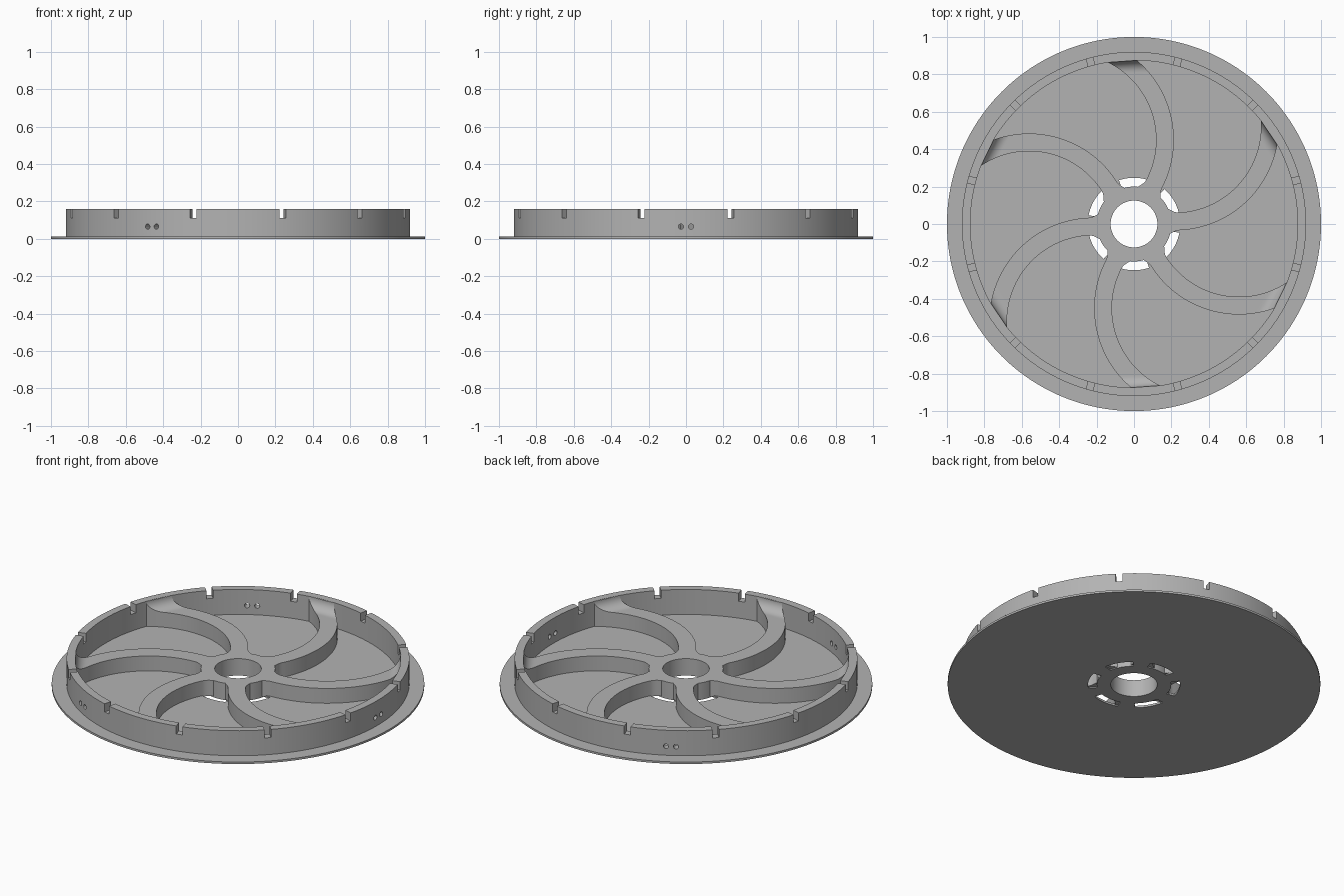
import bpy, bmesh
from math import sin, cos, acos, atan2, hypot, sqrt, pi, radians
from mathutils import Matrix

if "Cube" in bpy.data.objects:
    bpy.data.objects.remove(bpy.data.objects["Cube"])

grey = bpy.data.materials.new("plain grey")
grey.use_nodes = True
COLOUR = (0.45, 0.45, 0.45, 1)
grey.diffuse_color = COLOUR
grey.node_tree.nodes["Principled BSDF"].inputs["Base Color"].default_value = COLOUR

FLOOR, HUB_TOP, RIM_TOP = 0.012, 0.1, 0.16
RIM_IN, RIM_OUT, HUB_R, BORE = 0.875, 0.92, 0.2, 0.125
SEGMENTS = 192


def finish(bm, name):
    bmesh.ops.recalc_face_normals(bm, faces=bm.faces)
    mesh = bpy.data.meshes.new(name)
    bm.to_mesh(mesh)
    bm.free()
    mesh.materials.append(grey)
    obj = bpy.data.objects.new(name, mesh)
    bpy.context.collection.objects.link(obj)
    return obj


def loft(bm, sections, closed=False):
    """Skin a list of equal cross-sections, capping the ends if open."""
    rings = [[bm.verts.new(p) for p in s] for s in sections]
    pairs = list(zip(rings, rings[1:]))
    if closed:
        pairs.append((rings[-1], rings[0]))
    for a, b in pairs:
        for i in range(len(a)):
            j = (i + 1) % len(a)
            bm.faces.new((a[i], a[j], b[j], b[i]))
    if not closed:
        bm.faces.new(rings[0])
        bm.faces.new(rings[-1])


def arc_block(bm, r0, r1, z0, z1, start=0, sweep=2 * pi, steps=SEGMENTS):
    full = sweep >= 2 * pi
    angles = [start + sweep * i / steps for i in range(steps + (not full))]
    corners = ((r0, z0), (r1, z0), (r1, z1), (r0, z1))
    loft(bm, [[(r * cos(a), r * sin(a), z) for r, z in corners] for a in angles], full)


def ring(name, *size):
    bm = bmesh.new()
    arc_block(bm, *size)
    return finish(bm, name)


def cut(obj, bm, name):
    cutter = finish(bm, name)
    cutter.hide_render = True
    mod = obj.modifiers.new("cut", 'BOOLEAN')
    mod.operation, mod.solver, mod.object = 'DIFFERENCE', 'EXACT', cutter
    bpy.context.view_layer.objects.active = obj
    bpy.ops.object.modifier_apply(modifier=mod.name)
    bpy.data.objects.remove(cutter)


# Base plate with six curved slots around the hub
plate = ring("base_plate", BORE, 1, 0, FLOOR)
bm = bmesh.new()
for k in range(6):
    arc_block(bm, HUB_R, 0.247, -0.1, 0.1, radians(30 + 60 * k - 19), radians(38), 16)
cut(plate, bm, "slot_cutter")

# Hub collar
hub = ring("hub", BORE, HUB_R, FLOOR / 2, HUB_TOP)

# Rim wall with twelve top notches and three pairs of small holes
rim = ring("rim_wall", RIM_IN, RIM_OUT, FLOOR / 2, RIM_TOP)
bm = bmesh.new()
for k in range(12):
    turn = Matrix.Rotation(radians(15 + 30 * k), 4, 'Z')
    place = turn @ Matrix.Translation((0.9, 0, 0.162)) @ Matrix.Diagonal((0.2, 0.036, 0.1, 1))
    bmesh.ops.create_cube(bm, size=1, matrix=place)
for k in range(3):
    turn = Matrix.Rotation(radians(120 * k), 4, 'Z')
    for y in (-0.027, 0.027):
        place = turn @ Matrix.Translation((0.9, y, 0.065)) @ Matrix.Rotation(pi / 2, 4, 'Y')
        bmesh.ops.create_cone(bm, cap_ends=True, segments=20, radius1=0.014,
                              radius2=0.014, depth=0.2, matrix=place)
cut(rim, bm, "rim_cutter")

# Curved spokes: each side follows a circular arc, sampled by distance from the axis
ARC_X, ARC_Y, ARC_MID, HALF = -0.343, 0.45, 0.5085, 0.0475
FILLET = RIM_TOP - HUB_TOP
FILLET_START = RIM_IN - FILLET


def side_point(dist, rho):
    d = hypot(ARC_X, ARC_Y)
    a = atan2(-ARC_Y, -ARC_X) + acos((rho * rho + d * d - dist * dist) / (2 * rho * d))
    return ARC_X + rho * cos(a), ARC_Y + rho * sin(a)


def spoke_section(dist):
    flare = 0.02 * max(0, min(1, (0.245 - dist) / 0.045)) ** 2
    half = HALF + flare
    u = min(max(dist - FILLET_START, 0), FILLET)
    top = HUB_TOP + (FILLET - sqrt(FILLET ** 2 - u * u)) * 0.98
    (x0, y0), (x1, y1) = (side_point(dist, ARC_MID + s * half) for s in (-1, 1))
    low = FLOOR / 2
    return [(x0, y0, low), (x1, y1, low), (x1, y1, top), (x0, y0, top)]


distances = [0.185 + (FILLET_START - 0.185) * i / 60 for i in range(60)]
distances += [FILLET_START + FILLET * sin(pi / 2 * i / 12) for i in range(13)] + [RIM_IN + 0.006]
spokes = []
for k in range(6):
    bm = bmesh.new()
    loft(bm, [spoke_section(d) for d in distances])
    bm.transform(Matrix.Rotation(radians(60 * k), 4, 'Z'))
    spokes.append(finish(bm, f"spoke_{k + 1}"))

# Smooth round walls, crisp edges
bpy.ops.object.select_all(action='DESELECT')
for obj in [plate, hub, rim] + spokes:
    obj.select_set(True)
bpy.context.view_layer.objects.active = plate
bpy.ops.object.shade_smooth_by_angle(angle=radians(30))
